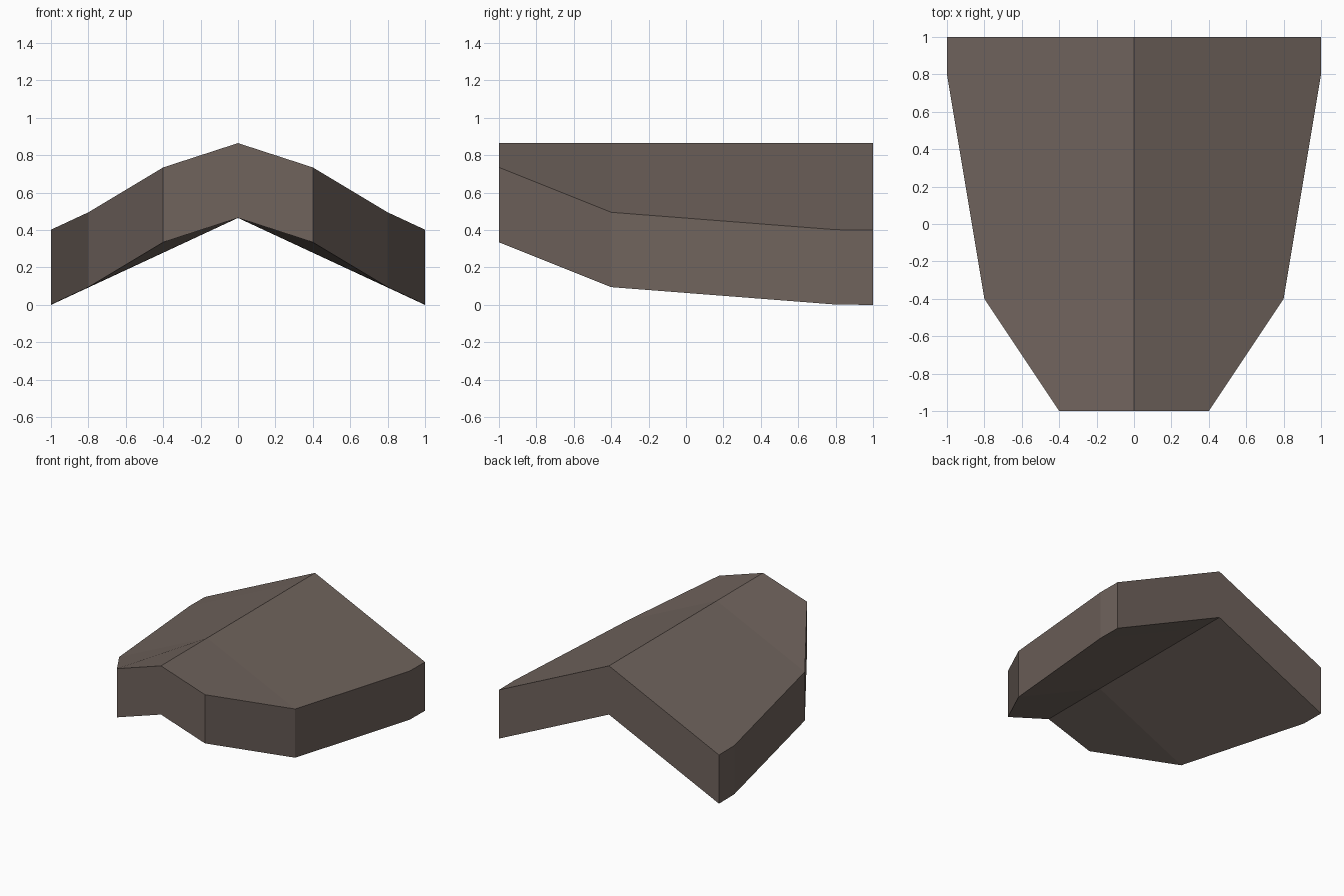
import bpy
import bmesh

cube = bpy.data.objects.get("Cube")
if cube:
    bpy.data.objects.remove(cube, do_unlink=True)

THICKNESS = 0.4
RIDGE = 0.865
# Half width and top edge height at each station from front to back
STATIONS = [(-1.0, 0.4, 0.735), (-0.4, 0.8, 0.495), (0.8, 1.0, 0.402), (1.0, 1.0, 0.4)]

stone = bpy.data.materials.new("warm_grey_brown")
stone.use_nodes = True
colour = (0.16, 0.125, 0.108, 1.0)
stone.diffuse_color = colour
bsdf = next(n for n in stone.node_tree.nodes if n.type == 'BSDF_PRINCIPLED')
bsdf.inputs["Base Color"].default_value = colour
bsdf.inputs["Roughness"].default_value = 0.9

bm = bmesh.new()


def column(x, y, top):
    """Top and bottom vertex of one point of the plan."""
    return bm.verts.new((x, y, top)), bm.verts.new((x, y, top - THICKNESS))


ridge = [column(0, y, RIDGE) for y, _, _ in STATIONS]
for side in (-1, 1):
    edge = [column(side * w, y, z) for y, w, z in STATIONS]
    for i in range(len(STATIONS) - 1):
        # Sloping top and underside, then the outer wall
        for level in (0, 1):
            bm.faces.new((ridge[i + 1][level], ridge[i][level],
                          edge[i][level], edge[i + 1][level]))
        bm.faces.new((*edge[i], *reversed(edge[i + 1])))
    # Front and back end walls
    for end in (0, -1):
        bm.faces.new((*ridge[end], *reversed(edge[end])))

bmesh.ops.recalc_face_normals(bm, faces=bm.faces)
mesh = bpy.data.meshes.new("ridged_slab")
bm.to_mesh(mesh)
bm.free()
mesh.materials.append(stone)
slab = bpy.data.objects.new("ridged_slab", mesh)
bpy.context.collection.objects.link(slab)
